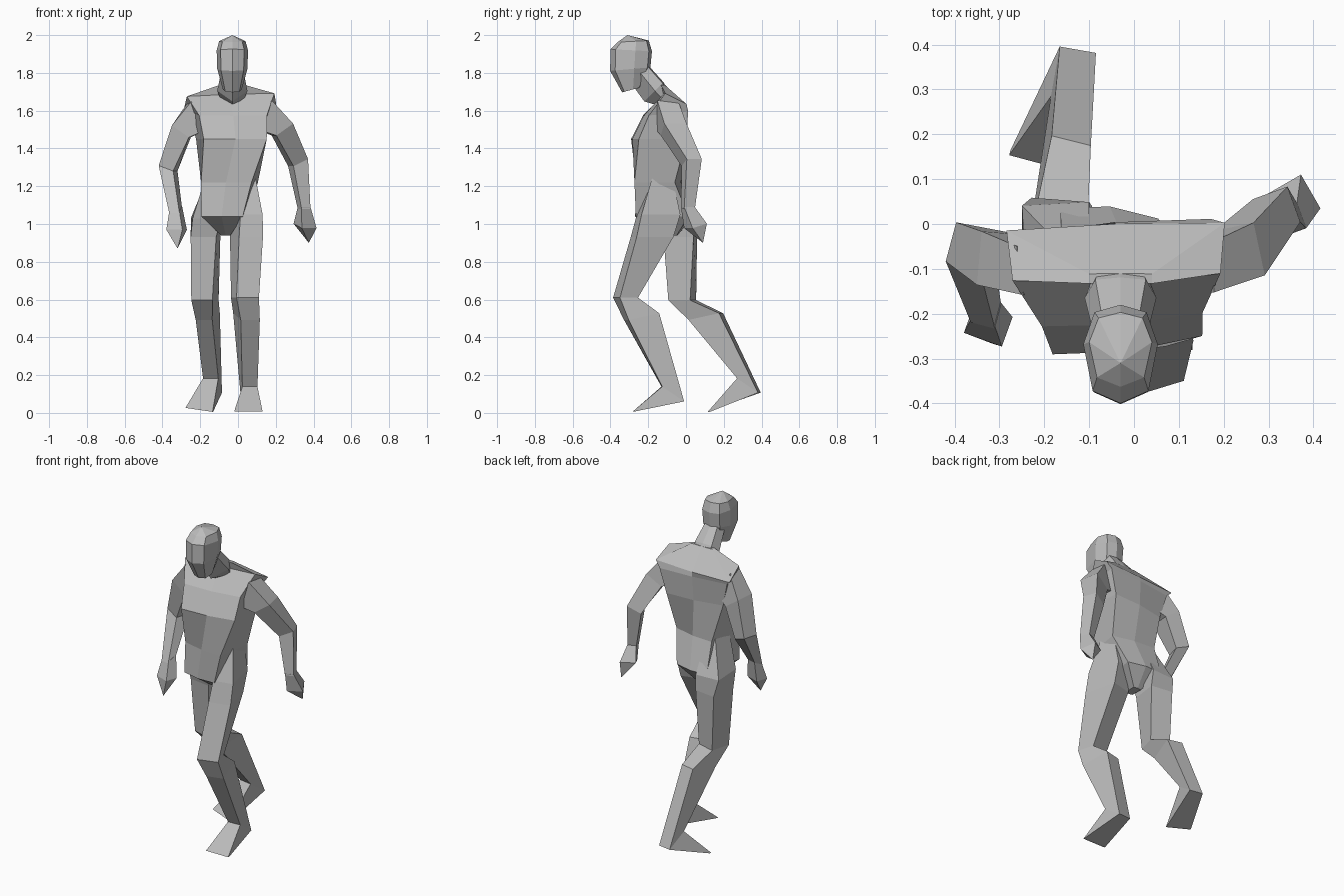
import bpy
import bmesh
from math import radians
from mathutils import Euler, Vector

cube = bpy.data.objects.get("Cube")
if cube:
    bpy.data.objects.remove(cube, do_unlink=True)

# One plain grey for the whole figure
GREY = (0.5, 0.5, 0.5, 1)
grey = bpy.data.materials.new("plain grey")
grey.use_nodes = True
grey.diffuse_color = GREY
grey.node_tree.nodes["Principled BSDF"].inputs["Base Color"].default_value = GREY

# Unit cross-sections
LIMB = [(-1, -1), (1, -1), (1, 1), (-1, 1)]
TRUNK = [(-1, -.9), (0, -1), (1, -.9), (1, .9), (0, 1), (-1, .9)]
SKULL = [(-.75, -.75), (0, -1), (.75, -.75), (1, .2), (.7, .85), (0, 1), (-.7, .85), (-1, .2)]
THROAT = [(-1, .1), (0, -1), (1, .1), (.7, .9), (0, 1), (-.7, .9)]


def ring(centre, width, depth, yaw=0, pitch=0, roll=0, flare=1):
    """One cross-section: half width, half depth, its turn in degrees, back widening."""
    return centre, width, depth, Euler((radians(pitch), radians(roll), radians(yaw))), flare


def loft(name, section, rings, tip=None):
    """Skin a row of cross-sections; an optional tip closes the last one to a point."""
    bm = bmesh.new()
    rows = []
    for centre, width, depth, turn, flare in rings:
        row = []
        for u, v in section:
            offset = Vector((u * width * (flare if v > 0 else 1), v * depth, 0))
            offset.rotate(turn)
            row.append(bm.verts.new(Vector(centre) + offset))
        rows.append(row)
    count = len(section)
    for a, b in zip(rows, rows[1:]):
        for i in range(count):
            j = (i + 1) % count
            bm.faces.new((a[i], a[j], b[j], b[i]))
    bm.faces.new(rows[0])
    if tip:
        point = bm.verts.new(tip)
        for i in range(count):
            bm.faces.new((rows[-1][i], rows[-1][(i + 1) % count], point))
    else:
        bm.faces.new(rows[-1])
    bmesh.ops.recalc_face_normals(bm, faces=bm.faces)
    mesh = bpy.data.meshes.new(name)
    bm.to_mesh(mesh)
    bm.free()
    mesh.materials.append(grey)
    obj = bpy.data.objects.new(name, mesh)
    bpy.context.collection.objects.link(obj)


# Head leaning forward, and neck
loft("head", SKULL, [
    ring((-.03, -.29, 1.71), .05, .05, pitch=15),
    ring((-.03, -.295, 1.82), .08, .107, pitch=5),
    ring((-.03, -.29, 1.92), .083, .11, pitch=-3),
    ring((-.03, -.28, 1.967), .07, .083, pitch=3),
], tip=(-.03, -.31, 2))
loft("neck", THROAT, [
    ring((-.03, -.25, 1.8), .06, .065, pitch=35),
    ring((-.03, -.17, 1.7), .08, .072, pitch=45),
    ring((-.03, -.12, 1.65), .06, .05, pitch=20),
])

# Torso from the nape to the crotch
loft("torso", TRUNK, [
    ring((-.03, -.122, 1.735), .07, .012),
    ring((-.04, -.062, 1.655), .232, .07, yaw=2, pitch=-27, roll=-2, flare=1.05),
    ring((-.035, -.11, 1.585), .18, .115, yaw=5, pitch=6, flare=1.2),
    ring((-.03, -.145, 1.45), .168, .14, yaw=7, flare=1.06),
    ring((-.045, -.145, 1.22), .135, .12, yaw=-9),
    ring((-.07, -.115, 1.04), .11, .155, yaw=-6),
    ring((-.065, -.085, .94), .025, .04),
])

# Front leg
loft("left_leg", LIMB, [
    ring((.055, -.125, 1.26), .035, .05, yaw=0),
    ring((.05, -.145, 1.05), .06, .105, yaw=12),
    ring((.045, -.18, .93), .065, .1, yaw=14),
    ring((.037, -.32, .61), .062, .05, yaw=17),
    ring((.045, -.235, .51), .052, .085, yaw=14, pitch=12),
    ring((.06, -.07, .1), .04, .07, yaw=3, pitch=-34),
])
loft("left_foot", LIMB, [
    ring((.06, -.07, .1), .04, .07, yaw=3, pitch=-34),
    ring((.055, -.275, .008), .075, .006),
])

# Trailing leg
loft("right_leg", LIMB, [
    ring((-.14, -.11, 1.24), .03, .06, yaw=-5),
    ring((-.17, -.045, 1.03), .075, .09, yaw=3),
    ring((-.172, -.03, .93), .068, .08, yaw=-8),
    ring((-.175, -.02, .597), .058, .06, yaw=-16),
    ring((-.16, .105, .51), .045, .085, yaw=-14, pitch=12),
    ring((-.135, .333, .145), .041, .068, yaw=-10, pitch=-34),
])
loft("right_foot", LIMB, [
    ring((-.135, .333, .145), .041, .068, yaw=-10, pitch=-34),
    ring((-.205, .14, .016), .075, .006, yaw=-15, roll=8),
])

# Arms, each ending in a pointed fist
loft("left_arm", LIMB, [
    ring((.145, -.1, 1.575), .085, .055, yaw=5, roll=-70),
    ring((.235, -.065, 1.5), .055, .06, yaw=12, roll=-35),
    ring((.318, .03, 1.325), .045, .042, yaw=20, roll=-25),
    ring((.35, .01, 1.08), .025, .03, yaw=20),
])
loft("left_hand", LIMB, [
    ring((.35, .01, 1.09), .025, .03, yaw=20),
    ring((.355, .05, .99), .045, .045, yaw=30, pitch=15),
], tip=(.375, .09, .9))
loft("right_arm", LIMB, [
    ring((-.225, -.1, 1.57), .085, .055, yaw=8, roll=70),
    ring((-.3, -.08, 1.49), .055, .06, yaw=-5, roll=35),
    ring((-.37, -.05, 1.295), .042, .045, yaw=-15, roll=20),
    ring((-.33, -.2, 1.07), .028, .03, yaw=-15, pitch=25),
])
loft("right_hand", LIMB, [
    ring((-.33, -.195, 1.08), .028, .03, yaw=-15, pitch=25),
    ring((-.325, -.225, .97), .045, .035, yaw=-20),
], tip=(-.32, -.265, .87))
